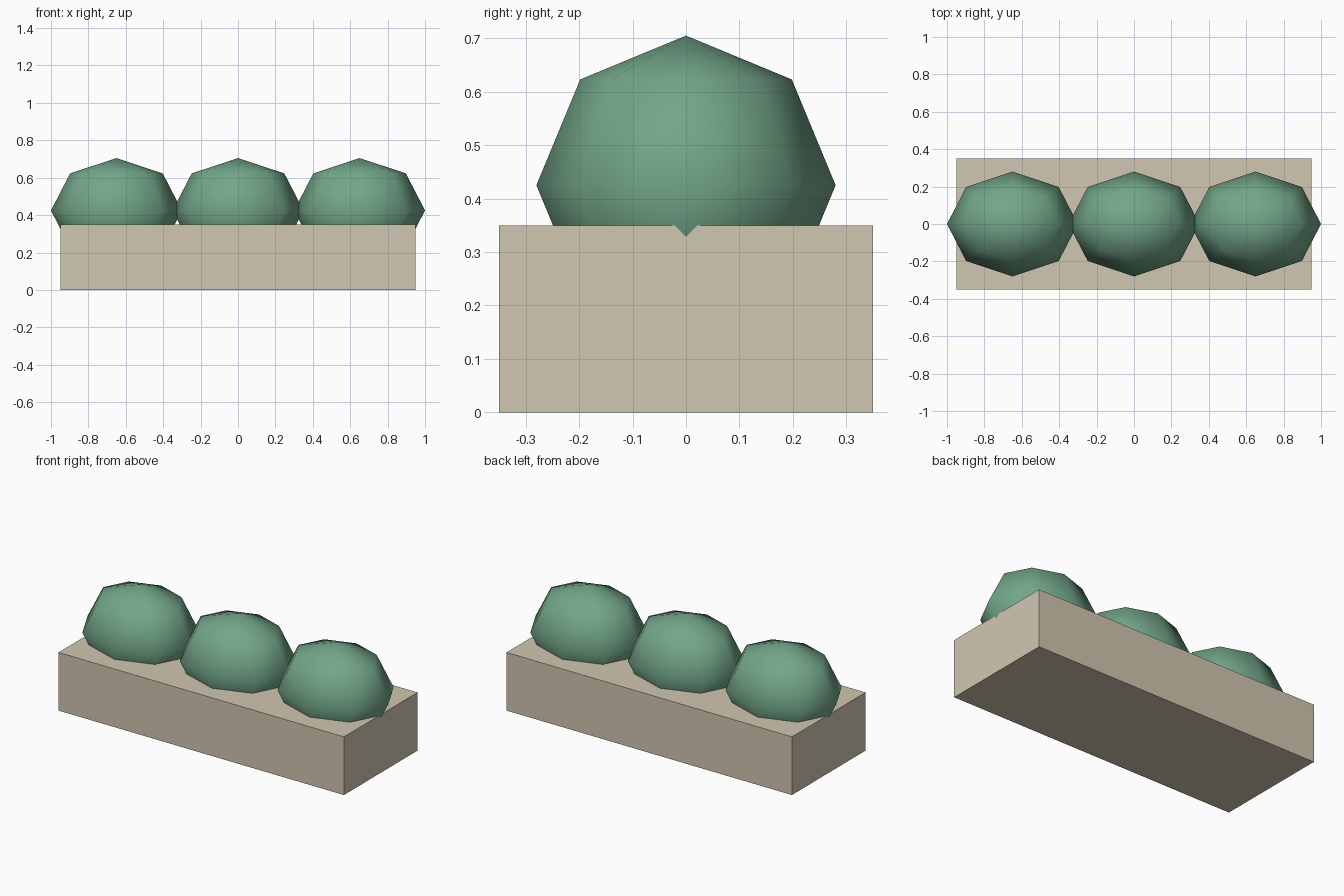
import bpy

if "Cube" in bpy.data.objects:
    bpy.data.objects.remove(bpy.data.objects["Cube"])


def material(name, color):
    m = bpy.data.materials.new(name)
    m.diffuse_color = color
    m.use_nodes = True
    m.node_tree.nodes["Principled BSDF"].inputs["Base Color"].default_value = m.diffuse_color
    return m


stone = material("stone", (0.64, 0.57, 0.44, 1))
leaf = material("leaf", (0.17, 0.38, 0.25, 1))

# Planter box
bpy.ops.mesh.primitive_cube_add(size=1, location=(0, 0, 0.175))
box = bpy.context.object
box.name = "planter_box"
box.scale = (1.9, 0.7, 0.35)
bpy.ops.object.transform_apply(location=False, rotation=False, scale=True)
box.data.materials.append(stone)

# Row of three low-poly rounded shrubs, partly sunk into the box
for name, x in (("left", -0.65), ("middle", 0), ("right", 0.65)):
    bpy.ops.mesh.primitive_uv_sphere_add(segments=8, ring_count=4, radius=1,
                                         location=(x, 0, 0.425))
    shrub = bpy.context.object
    shrub.name = "shrub_" + name
    shrub.scale = (0.35, 0.28, 0.28)
    bpy.ops.object.transform_apply(location=False, rotation=False, scale=True)
    bpy.ops.object.shade_smooth()
    shrub.data.materials.append(leaf)
